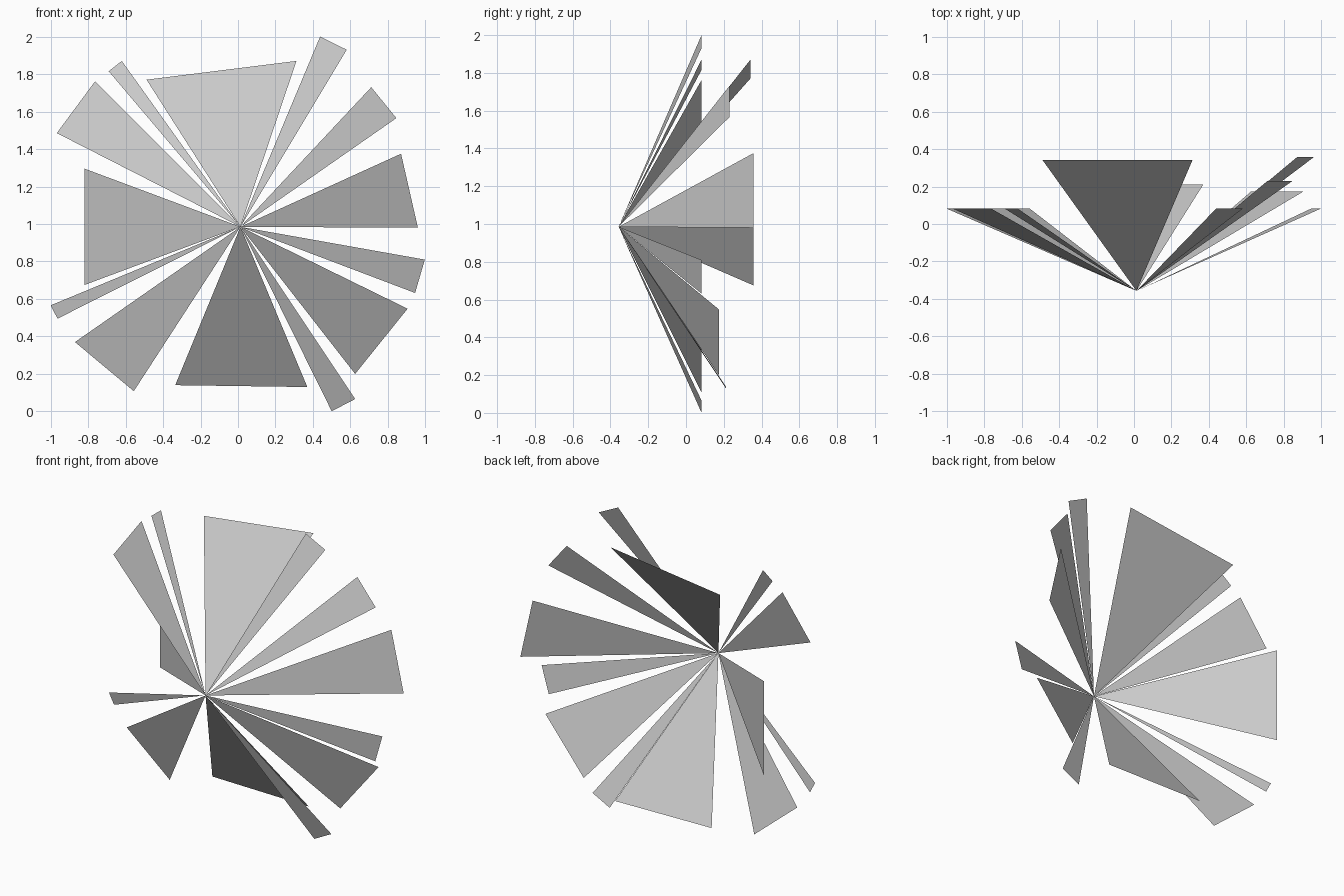
import bpy

# Common point where all the shards meet
APEX = (0.013, -0.357, 0.985)

# Each shard: outer edge from (x1, z1) to (x2, z2), lying at depth y
SHARDS = [
    (-0.488, 1.770, 0.312, 1.870, 0.341),
    (0.438, 2.000, 0.580, 1.930, 0.082),
    (0.711, 1.730, 0.845, 1.565, 0.229),
    (0.870, 1.375, 0.960, 0.980, 0.357),
    (0.997, 0.810, 0.945, 0.632, 0.082),
    (0.905, 0.548, 0.625, 0.200, 0.174),
    (0.625, 0.066, 0.500, 0.001, 0.082),
    (0.370, 0.130, -0.335, 0.140, 0.211),
    (-0.556, 0.108, -0.870, 0.370, 0.082),
    (-0.963, 0.495, -1.000, 0.566, 0.082),
    (-0.818, 0.675, -0.818, 1.295, 0.357),
    (-0.967, 1.485, -0.762, 1.762, 0.082),
    (-0.690, 1.815, -0.620, 1.870, 0.082),
]


def add_shard(index, x1, z1, x2, z2, y):
    """One flat triangle from the apex, facing the front."""
    name = f"burst_shard_{index:02d}"
    mesh = bpy.data.meshes.new(name)
    mesh.from_pydata([APEX, (x1, y, z1), (x2, y, z2)], [], [(0, 2, 1)])
    # flip any face that does not look toward -y
    if mesh.polygons[0].normal.y > 0:
        mesh.flip_normals()
    bpy.context.collection.objects.link(bpy.data.objects.new(name, mesh))


# Ring of shards, clockwise from the top
for i, shard in enumerate(SHARDS, 1):
    add_shard(i, *shard)
